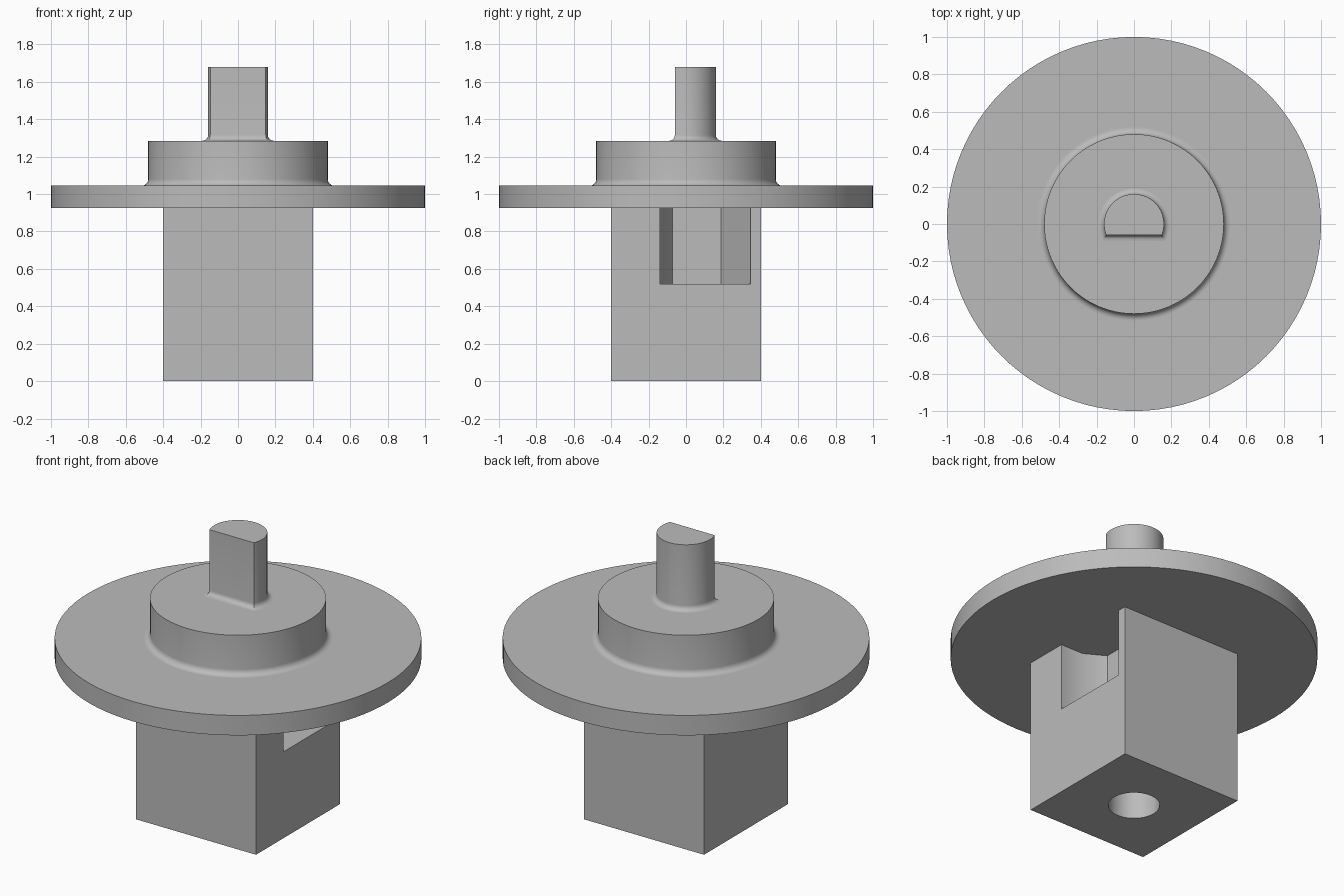
import bpy, bmesh
from math import sin, cos, pi, asin, radians

old = bpy.data.objects.get("Cube")
if old:
    bpy.data.objects.remove(old, do_unlink=True)

grey = bpy.data.materials.new("plain grey")
grey.use_nodes = True
grey.diffuse_color = (0.5, 0.5, 0.5, 1)
grey.node_tree.nodes["Principled BSDF"].inputs["Base Color"].default_value = (0.5, 0.5, 0.5, 1)


def circle(r, n=96):
    return [(r * cos(2 * pi * i / n), r * sin(2 * pi * i / n)) for i in range(n)]


def d_shape(grow, n=48):
    """Round outline with one flat side facing the front."""
    r, flat = 0.16 + grow, 0.06 + grow
    a = asin(flat / r)
    return [(r * cos(-a + (pi + 2 * a) * i / n), r * sin(-a + (pi + 2 * a) * i / n))
            for i in range(n + 1)]


def loft(name, rings, bottom=True, top=True):
    """Stack (outline, z) rings into one solid."""
    bm = bmesh.new()
    loops = [[bm.verts.new((x, y, z)) for x, y in outline] for outline, z in rings]
    n = len(loops[0])
    for lo, hi in zip(loops, loops[1:]):
        for i in range(n):
            j = (i + 1) % n
            bm.faces.new((lo[i], lo[j], hi[j], hi[i]))
    if bottom:
        bm.faces.new(loops[0][::-1])
    if top:
        bm.faces.new(loops[-1])
    mesh = bpy.data.meshes.new(name)
    bm.to_mesh(mesh)
    bm.free()
    mesh.materials.append(grey)
    obj = bpy.data.objects.new(name, mesh)
    bpy.context.collection.objects.link(obj)
    return obj


def smooth(obj):
    bpy.ops.object.select_all(action='DESELECT')
    obj.select_set(True)
    bpy.context.view_layer.objects.active = obj
    bpy.ops.object.shade_smooth_by_angle(angle=radians(30))


def fillet(size, steps=6):
    """Outward growth and height along a concave corner, from bottom to top."""
    angles = [pi / 2 * i / steps for i in range(steps + 1)]
    return [(size * (1 - sin(a)), size * (1 - cos(a))) for a in angles]


# Flange with the raised hub
rings = [(circle(1), 0.925), (circle(1), 1.045), (circle(0.52), 1.045)]
rings += [(circle(0.48 + g), 1.045 + h) for g, h in fillet(0.035)]
rings += [(circle(0.48), 1.285)]
smooth(loft("flange_and_hub", rings))

# Shaft with one flat side
rings = [(d_shape(g), 1.285 + h) for g, h in fillet(0.03)]
rings += [(d_shape(0), 1.68)]
smooth(loft("flat_sided_shaft", rings, bottom=False))

# Square block
square = [(-0.4, -0.4), (0.4, -0.4), (0.4, 0.4), (-0.4, 0.4)]
block = loft("square_block", [(square, 0), (square, 0.925)])

# Side pocket and bottom bore
pocket = [(0.5, -0.139), (0.5, 0.345), (0.39, 0.345), (0.13, 0.188),
          (0.13, -0.071), (0.25, -0.139)]
cutters = [loft("pocket_cutter", [(pocket, 0.52), (pocket, 1.0)]),
           loft("bore_cutter", [(circle(0.14, 64), -0.1), (circle(0.14, 64), 0.52 - 0.001)])]
for cutter in cutters:
    cutter.hide_render = True
    cut = block.modifiers.new(cutter.name, 'BOOLEAN')
    cut.operation = 'DIFFERENCE'
    cut.solver = 'EXACT'
    cut.object = cutter
    bpy.ops.object.select_all(action='DESELECT')
    block.select_set(True)
    bpy.context.view_layer.objects.active = block
    bpy.ops.object.modifier_apply(modifier=cut.name)
    bpy.data.objects.remove(cutter, do_unlink=True)

# Open the block where it meets the flange
bm = bmesh.new()
bm.from_mesh(block.data)
hidden = [f for f in bm.faces if f.calc_center_median().z > 0.92]
bmesh.ops.delete(bm, geom=hidden, context='FACES')
bm.to_mesh(block.data)
bm.free()
smooth(block)
